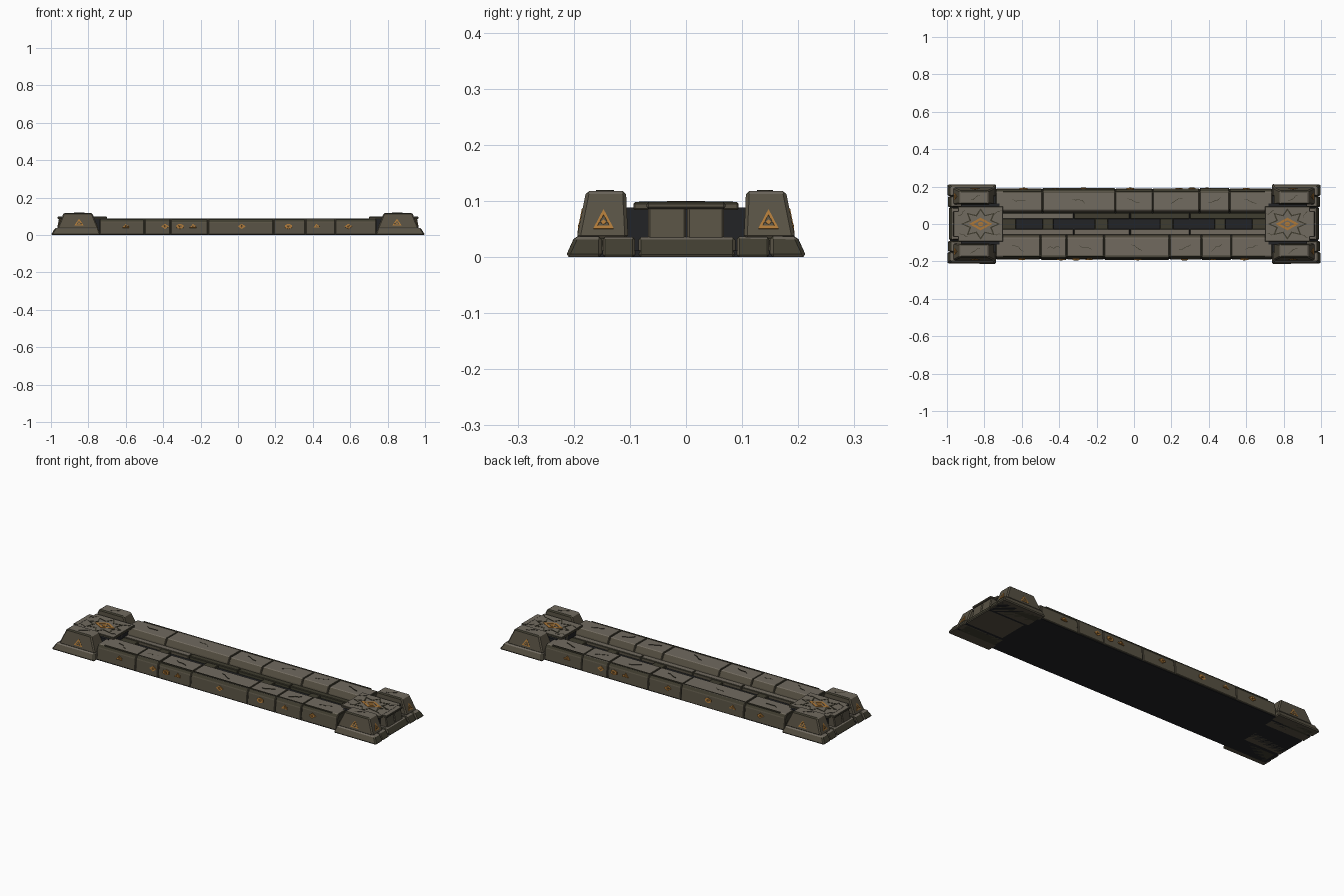
import bpy, bmesh, math, random
from mathutils import Vector, Matrix

if "Cube" in bpy.data.objects:
    bpy.data.objects.remove(bpy.data.objects["Cube"])

random.seed(7)


def material(name, rgb):
    m = bpy.data.materials.new(name)
    m.diffuse_color = (*rgb, 1)
    m.use_nodes = True
    m.node_tree.nodes["Principled BSDF"].inputs["Base Color"].default_value = m.diffuse_color
    return m


TOP = material("worn_stone_top", (0.165, 0.145, 0.115))
SIDE = material("brown_stone_side", (0.095, 0.082, 0.056))
EDGE = material("dark_olive_edge", (0.050, 0.046, 0.029))
DARK = material("charcoal", (0.016, 0.017, 0.019))
GOLD = material("amber_inlay", (0.42, 0.19, 0.04))


def finish(bm, name, mats, by_normal=False):
    bmesh.ops.recalc_face_normals(bm, faces=bm.faces[:])
    bm.normal_update()
    if by_normal:  # light tops, olive chamfers, brown walls
        for f in bm.faces:
            nz = f.normal.z
            f.material_index = 0 if nz > 0.8 else 2 if nz > 0.5 else 1
    me = bpy.data.meshes.new(name)
    bm.to_mesh(me)
    bm.free()
    for m in mats:
        me.materials.append(m)
    ob = bpy.data.objects.new(name, me)
    bpy.context.collection.objects.link(ob)
    return ob


STONE = (TOP, SIDE, EDGE)


def bevel(bm, width):
    bmesh.ops.bevel(bm, geom=bm.edges[:], offset=width, segments=1,
                    profile=0.5, affect='EDGES', clamp_overlap=True)


def block(name, lo, hi, inset=(0, 0, 0, 0), bev=0.004, s=(1, 1), mats=STONE, jit=0.001):
    """Box whose top is pulled in on x0, x1, y0, y1; s mirrors it."""
    bm = bmesh.new()
    bmesh.ops.create_cube(bm, size=2)
    for v in bm.verts:
        up = v.co.z > 0
        x = lo[0] + inset[0] * up if v.co.x < 0 else hi[0] - inset[1] * up
        y = lo[1] + inset[2] * up if v.co.y < 0 else hi[1] - inset[3] * up
        z = hi[2] + random.uniform(-jit, jit) if up else lo[2]
        v.co = (x * s[0], y * s[1], z)
    bmesh.ops.recalc_face_normals(bm, faces=bm.faces[:])
    if bev:
        bevel(bm, bev)
    return finish(bm, name, mats, len(mats) == 3)


def prism(name, profile, x0, x1, sy, bev, mats, dy=0, dz=0):
    """Cross-section in y, z run along x."""
    bm = bmesh.new()
    vs = [bm.verts.new((x0, (y + (dy if y > 0.1 else 0)) * sy, z + (dz if z > 0.02 else 0)))
          for y, z in profile]
    f = bm.faces.new(vs)
    r = bmesh.ops.extrude_face_region(bm, geom=[f])
    for v in r["geom"]:
        if isinstance(v, bmesh.types.BMVert):
            v.co.x = x1
    bmesh.ops.recalc_face_normals(bm, faces=bm.faces[:])
    if bev:
        bevel(bm, bev)
    return finish(bm, name, mats, len(mats) == 3)


def plate(name, pos, n, mat, outer, inner=None, t=0.004):
    """Thin inlay on a surface; with an inner loop it is a ring."""
    n = Vector(n).normalized()
    v = Vector((0, 1, 0)) if n.z > 0.9 else (Vector((0, 0, 1)) - n * n.z).normalized()
    u = v.cross(n)
    P = lambda p: Vector(pos) + u * p[0] + v * p[1] - n * t * 0.5
    bm = bmesh.new()
    a = [bm.verts.new(P(p)) for p in outer]
    if inner:
        b = [bm.verts.new(P(p)) for p in inner]
        k = len(a)
        faces = [bm.faces.new((a[i], a[(i + 1) % k], b[(i + 1) % k], b[i])) for i in range(k)]
    else:
        faces = [bm.faces.new(a)]
    r = bmesh.ops.extrude_face_region(bm, geom=faces)
    bmesh.ops.translate(bm, vec=n * t,
                        verts=[g for g in r["geom"] if isinstance(g, bmesh.types.BMVert)])
    return finish(bm, name, (mat,))


def poly(k, rx, ry, turn=0.25, odd=1.0):
    out = []
    for i in range(k):
        a = 2 * math.pi * (i / k + turn)
        q = odd if i % 2 else 1.0
        out.append((rx * q * math.cos(a), ry * q * math.sin(a)))
    return out


def crack(pos, length, ang, w=0.003):
    """Jagged dark line on a top surface."""
    k = 5
    mid = [(length * (i / (k - 1) - 0.5), random.uniform(-1, 1) * 0.006) for i in range(k)]
    pts = [(x, y + w * (0 < i < k - 1) * 0.5) for i, (x, y) in enumerate(mid)]
    pts += [(x, y - w * 0.5) for x, y in reversed(mid)]
    c, s = math.cos(ang), math.sin(ang)
    plate("crack", pos, (0, 0, 1), EDGE, [(x * c - y * s, x * s + y * c) for x, y in pts], t=0.003)


# Underside plate and dark channel floor
block("underside", (-0.985, -0.185, 0), (0.985, 0.185, 0.012), bev=0, mats=(DARK,), jit=0)
block("channel_floor", (-0.72, -0.06, 0.01), (0.72, 0.06, 0.034), bev=0, mats=(DARK,), jit=0)

# Long side rails made of stone blocks over a dark core
RAIL = [(0.192, 0.003), (0.186, 0.070), (0.174, 0.087), (0.074, 0.088), (0.058, 0.056), (0.058, 0.003)]
CORE = [(0.186, 0.003), (0.180, 0.066), (0.168, 0.082), (0.080, 0.082), (0.062, 0.052), (0.062, 0.003)]
CUTS = {-1: [-0.74, -0.50, -0.36, -0.16, 0.19, 0.36, 0.52, 0.74],
        1: [-0.74, -0.49, -0.10, 0.10, 0.35, 0.51, 0.74]}
for sy in (-1, 1):
    prism("rail_core", CORE, -0.74, 0.74, sy, 0, (EDGE,))
    for a, b in zip(CUTS[sy], CUTS[sy][1:]):
        prism("rail_block", RAIL, a + 0.002, b - 0.002, sy, 0.003, STONE,
              random.uniform(-0.003, 0.002), random.uniform(-0.002, 0.001))
        crack(((a + b) / 2, 0.125 * sy, 0.0875), 0.07, random.uniform(-0.6, 0.6))
    # groove along the outer edge of the rail top
    block("rail_groove", (-0.70, 0.168, 0.08), (0.70, 0.174, 0.0888), s=(1, sy), bev=0, mats=(EDGE,), jit=0)
    # lower ledge beside the channel
    ledge = [-0.72, -0.32, -0.02, 0.30, 0.72]
    for i, (a, b) in enumerate(zip(ledge, ledge[1:])):
        mats = STONE if sy < 0 or i == 0 else (EDGE,)
        block("inner_ledge", (a, 0.027, 0.01), (b - 0.003, 0.06, 0.052), s=(1, sy), bev=0.003, mats=mats)

# Crossbars in the channel
for sx in (-1, 1):
    for x, w in ((0.175, 0.035), (0.46, 0.03), (0.68, 0.05)):
        block("crossbar", (x - w, -0.03, 0.01), (x + w, 0.03, 0.047), s=(sx, 1), bev=0.003, mats=(EDGE,))

# End assemblies
for sx in (-1, 1):
    block("end_core", (0.72, -0.11, 0.01), (0.925, 0.11, 0.088), s=(sx, 1), bev=0, mats=(DARK,), jit=0)
    block("end_base", (0.76, -0.085, 0), (0.993, 0.088, 0.036), (0, 0.022, 0, 0), s=(sx, 1), bev=0.005)
    for y0, y1 in ((-0.068, 0.0), (0.002, 0.068)):
        block("end_wall", (0.72, y0, 0.03), (0.968, y1, 0.094), (0, 0.012, 0, 0), s=(sx, 1))
    block("end_slab", (0.70, -0.094, 0.084), (0.94, 0.094, 0.098), s=(sx, 1), bev=0.003, jit=0)
    block("end_slab_lip", (0.935, -0.07, 0.086), (0.965, 0.07, 0.098), s=(sx, 1), bev=0.003, jit=0)

    # Eight-pointed star and amber diamond on the slab
    c = (0.82 * sx, 0, 0.098)
    plate("star_outline", c, (0, 0, 1), EDGE, poly(16, 0.105, 0.084, 0, 0.62),
          poly(16, 0.091, 0.073, 0, 0.60), t=0.003)
    plate("diamond_ring", c, (0, 0, 1), GOLD, poly(4, 0.062, 0.034), poly(4, 0.038, 0.020))
    plate("diamond_eye", c, (0, 0, 1), GOLD, poly(8, 0.016, 0.012))
    for x, y, a in ((0.73, 0.06, 0.4), (0.91, -0.06, -0.5), (0.92, 0.055, 0.7), (0.735, -0.055, -0.2)):
        crack((x * sx, y, 0.098), 0.05, a)

    for sy in (-1, 1):
        s = (sx, sy)
        # stepped foot: outer corner piece and inner piece
        block("corner_foot", (0.735, 0.15, 0), (1.0, 0.215, 0.037), (0.012, 0.022, 0, 0.017), 0.006, s)
        block("inner_foot", (0.745, 0.091, 0), (0.996, 0.148, 0.036), (0.012, 0.022, 0, 0), 0.004, s)
        block("foot_core", (0.75, 0.10, 0), (0.97, 0.19, 0.03), (0, 0, 0, 0), 0, s, (EDGE,))
        # tapered corner pillar with cap
        block("corner_pillar", (0.745, 0.103, 0.033), (0.967, 0.195, 0.118),
              (0.035, 0.035, 0.004, 0.017), 0.006, s, jit=0)
        crack((0.85 * sx, 0.14 * sy, 0.118), 0.06, 0.5)
        # amber triangles on the pillar's outer and end faces
        for pos, n, rx in (((0.85 * sx, 0.1885 * sy, 0.062), (0, 0.085 * sy, 0.017), 0.030),
                           ((0.955 * sx, 0.147 * sy, 0.062), (0.085 * sx, 0, 0.035), 0.021)):
            plate("triangle_ring", pos, n, GOLD, poly(3, rx, 0.025), poly(3, rx * 0.6, 0.014))
            plate("triangle_dot", pos, n, GOLD, poly(4, 0.005, 0.005))

# Small amber marks along both rail sides
for sy in (-1, 1):
    for i, x in enumerate((-0.60, -0.39, -0.31, -0.24, 0.02, 0.27, 0.42, 0.59)):
        pos, n = (-x * sy, 0.1885 * sy, 0.046), (0, 0.067 * sy, 0.006)
        k = (3, 4, 6)[i % 3]
        plate("rail_mark", pos, n, GOLD, poly(k, 0.021, 0.014), poly(k, 0.011, 0.006), t=0.009)
        plate("rail_mark_tick", (pos[0] + 0.004, pos[1], pos[2]), n, GOLD,
              [(-0.014, -0.003), (0.012, 0.001), (0.012, 0.004), (-0.014, 0.001)], t=0.009)
